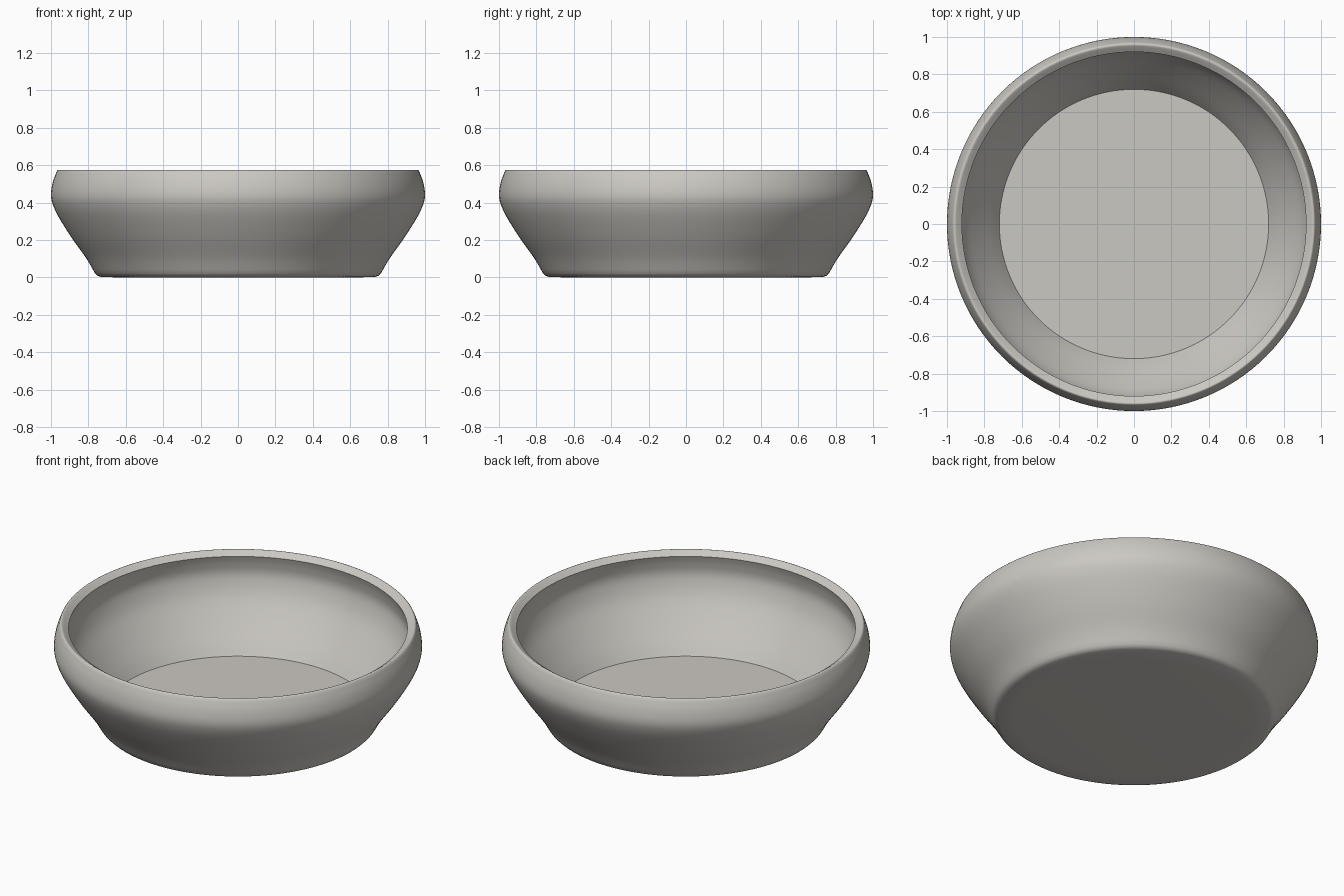
import bpy, bmesh, math
from mathutils import Vector

if "Cube" in bpy.data.objects:
    bpy.data.objects.remove(bpy.data.objects["Cube"])

SEGMENTS = 128

clay = bpy.data.materials.new("warm light grey")
clay.diffuse_color = (0.60, 0.58, 0.54, 1)
clay.use_nodes = True
clay.node_tree.nodes["Principled BSDF"].inputs["Base Color"].default_value = clay.diffuse_color


def smooth(points, steps=4):
    """Catmull-Rom curve through (radius, height) points."""
    p = [Vector(q) for q in points]
    p = [2 * p[0] - p[1]] + p + [2 * p[-1] - p[-2]]
    out = []
    for a, b, c, d in zip(p, p[1:], p[2:], p[3:]):
        for i in range(steps):
            t = i / steps
            out.append(0.5 * (2 * b + (c - a) * t + (2 * a - 5 * b + 4 * c - d) * t * t
                              + (3 * b - a - 3 * c + d) * t ** 3))
    return out + [p[-2]]


# Outer wall from base to rim, then the rounded lip, then the undercut inner wall
base = [Vector((0.64, 0.0)), Vector((0.735, 0.004)), Vector((0.752, 0.010))]
outer = smooth([(0.764, 0.022), (0.813, 0.105), (0.888, 0.21), (0.957, 0.32),
                (0.99, 0.39), (1.0, 0.445), (0.99, 0.51), (0.969, 0.568)])
lip = smooth([(0.964, 0.574), (0.957, 0.575), (0.945, 0.568), (0.92, 0.55)], 2)
inner = smooth([(0.932, 0.515), (0.942, 0.45), (0.932, 0.39), (0.90, 0.31),
                (0.835, 0.21), (0.76, 0.105), (0.72, 0.045)])
profile = base + outer + lip + inner

# Bowl: revolve the profile and close it with the underside and the inside floor
bm = bmesh.new()
rings = [[bm.verts.new((r * math.cos(2 * math.pi * i / SEGMENTS),
                        r * math.sin(2 * math.pi * i / SEGMENTS), z))
          for i in range(SEGMENTS)] for r, z in profile]
for low, high in zip(rings, rings[1:]):
    for i in range(SEGMENTS):
        j = (i + 1) % SEGMENTS
        bm.faces.new((low[i], low[j], high[j], high[i]))
bm.faces.new(rings[0][::-1])
bm.faces.new(rings[-1])
bmesh.ops.recalc_face_normals(bm, faces=bm.faces)

mesh = bpy.data.meshes.new("bowl")
bm.to_mesh(mesh)
bm.free()
mesh.materials.append(clay)
bowl = bpy.data.objects.new("bowl", mesh)
bpy.context.collection.objects.link(bowl)
bpy.context.view_layer.objects.active = bowl
bowl.select_set(True)
bpy.ops.object.shade_smooth_by_angle(angle=math.radians(35))
